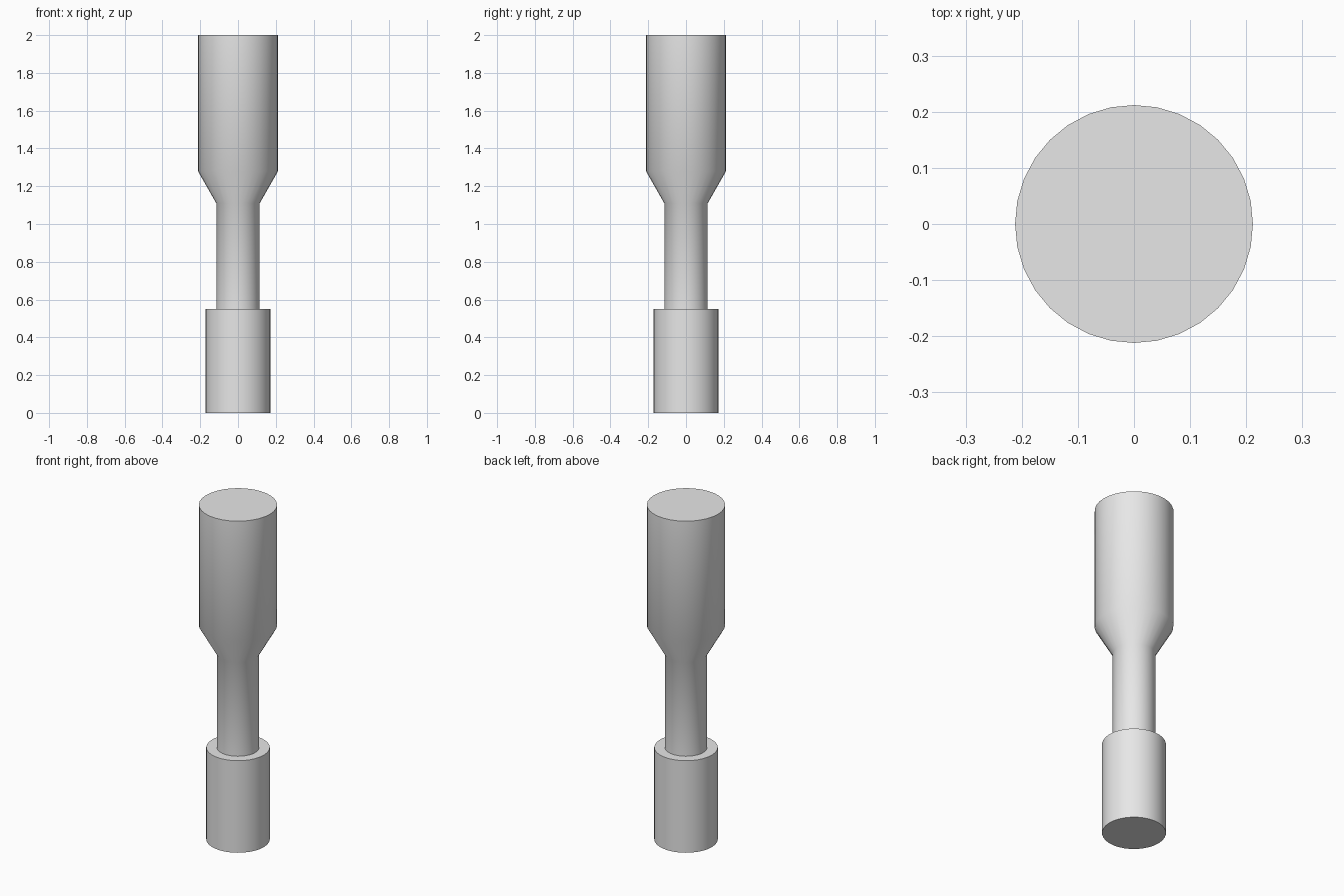
import bpy
import math

SIDES = 32

cube = bpy.data.objects.get("Cube")
if cube:
    bpy.data.objects.remove(cube, do_unlink=True)

# Plain grey finish
grey = bpy.data.materials.new("light_grey")
grey.use_nodes = True
grey.diffuse_color = (0.8, 0.8, 0.8, 1)
grey.node_tree.nodes["Principled BSDF"].inputs["Base Color"].default_value = (0.8, 0.8, 0.8, 1)


def turned_part(name, profile):
    """Revolve a (radius, height) profile around z and cap both ends."""
    verts = [(r * math.sin(math.tau * i / SIDES), -r * math.cos(math.tau * i / SIDES), z)
             for r, z in profile for i in range(SIDES)]
    faces = [(k * SIDES + i, k * SIDES + (i + 1) % SIDES,
              (k + 1) * SIDES + (i + 1) % SIDES, (k + 1) * SIDES + i)
             for k in range(len(profile) - 1) for i in range(SIDES)]
    faces.append(tuple(reversed(range(SIDES))))
    faces.append(tuple(range(len(verts) - SIDES, len(verts))))
    mesh = bpy.data.meshes.new(name)
    mesh.from_pydata(verts, [], faces)
    mesh.materials.append(grey)
    obj = bpy.data.objects.new(name, mesh)
    bpy.context.collection.objects.link(obj)
    bpy.ops.object.select_all(action='DESELECT')
    obj.select_set(True)
    bpy.context.view_layer.objects.active = obj
    bpy.ops.object.shade_smooth_by_angle(angle=math.radians(30))
    return obj


# Lower collar
turned_part("base_collar", [(0.172, 0), (0.172, 0.55)])
# Neck, flared shoulder and wide head in one turned piece
turned_part("neck_and_head", [(0.115, 0.55), (0.115, 1.11), (0.212, 1.28), (0.212, 2)])
